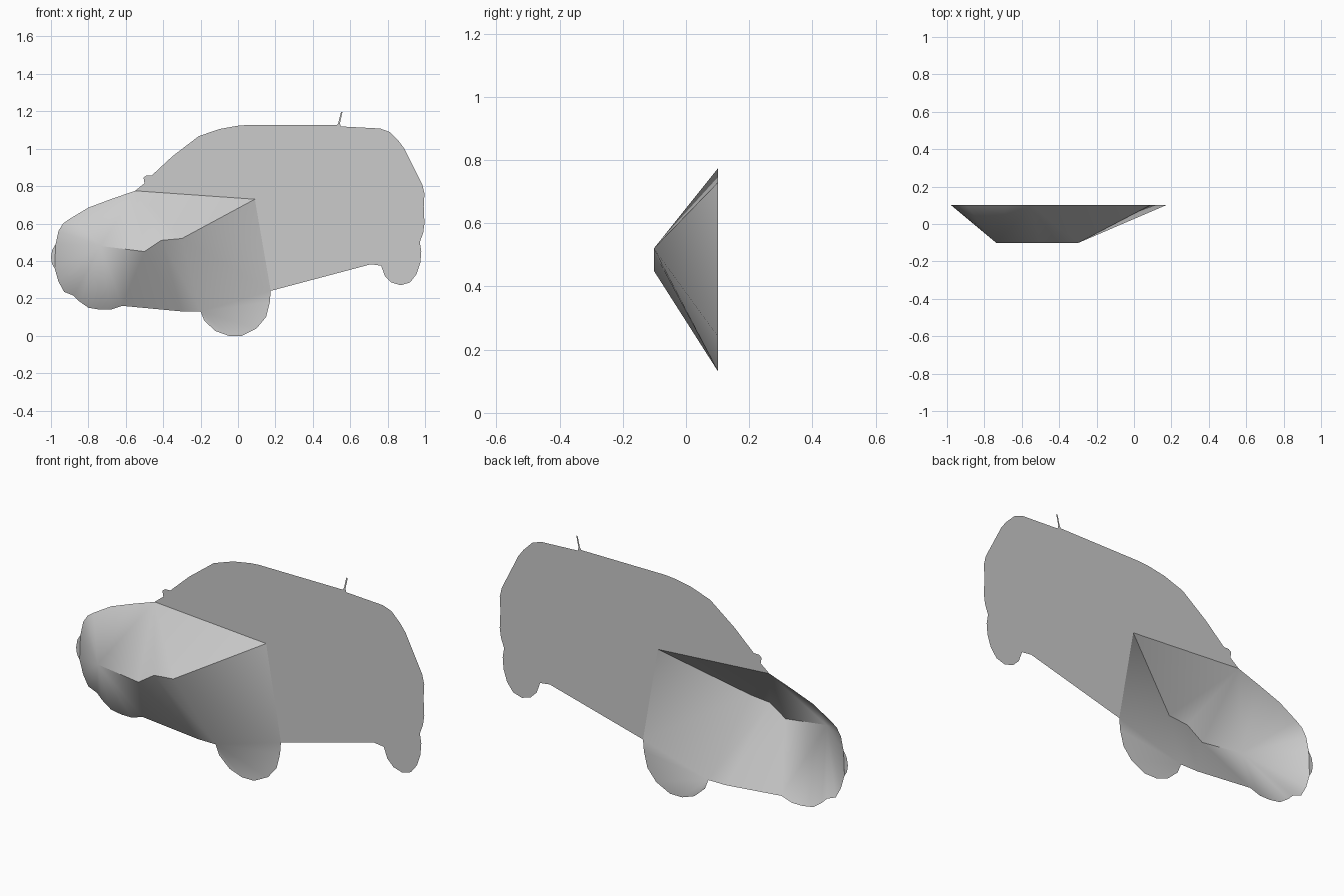
import bpy, bmesh, math

if "Cube" in bpy.data.objects:
    bpy.data.objects.remove(bpy.data.objects["Cube"])

BACK, FRONT = 0.102, -0.102   # depth of the flat sheet and of the raised ridge

paint = bpy.data.materials.new("plain grey")
paint.diffuse_color = (0.6, 0.6, 0.6, 1)
paint.use_nodes = True
paint.node_tree.nodes["Principled BSDF"].inputs["Base Color"].default_value = paint.diffuse_color


def sheet(name, polygons):
    """Build welded faces from (x, z) or (x, z, y) points, all facing the front."""
    bm = bmesh.new()
    cache = {}

    def vert(p):
        if p not in cache:
            cache[p] = bm.verts.new((p[0], p[2] if len(p) > 2 else BACK, p[1]))
        return cache[p]

    for poly in polygons:
        face = bm.faces.new([vert(p) for p in poly])
        face.normal_update()
        if face.normal.y > 0:
            face.normal_flip()
    bmesh.ops.triangulate(bm, faces=[f for f in bm.faces if len(f.verts) > 4])
    mesh = bpy.data.meshes.new(name)
    bm.to_mesh(mesh)
    bm.free()
    mesh.materials.append(paint)
    obj = bpy.data.objects.new(name, mesh)
    bpy.context.collection.objects.link(obj)
    bpy.ops.object.select_all(action='DESELECT')
    obj.select_set(True)
    bpy.context.view_layer.objects.active = obj
    bpy.ops.object.shade_smooth_by_angle(angle=math.radians(40))


def fan(apex, rim):
    return [(apex, a, b) for a, b in zip(rim, rim[1:])]


# Shared corners
roof, door, belt, sill = (0.05, 1.127), (0.09, 0.73), (0.15, 0.75), (0.175, 0.24)
cowl, arch = (-0.55, 0.775), (-0.20, 0.13)
nose_top, nose_low = (-0.975, 0.49), (-0.98, 0.36)
valance, skirt = (-0.62, 0.16), (-0.30, 0.13)

# Raised ridge along the front wing
ridge = [(-0.735, 0.48, FRONT), (-0.50, 0.45, FRONT),
         (-0.41, 0.51, FRONT), (-0.30, 0.52, FRONT)]

# Hood edge and lower bumper edge
hood = [nose_top, (-0.96, 0.56), (-0.935, 0.60), (-0.90, 0.625), (-0.80, 0.685),
        (-0.68, 0.73), cowl]
bumper = [nose_low, (-0.96, 0.29), (-0.93, 0.235), (-0.88, 0.215), (-0.85, 0.185),
          (-0.80, 0.15), (-0.74, 0.14), (-0.68, 0.14), valance]
wheel = [sill, (0.17, 0.18), (0.15, 0.10), (0.10, 0.04), (0.02, 0.0), (-0.05, 0.0),
         (-0.12, 0.025), (-0.18, 0.08), arch]

wing = fan(ridge[0], hood) + fan(cowl, ridge) + fan(ridge[0], bumper)
wing += [(ridge[0], nose_top, nose_low),
         (ridge[0], ridge[1], valance), (ridge[1], valance, skirt),
         (ridge[1], ridge[2], skirt), (ridge[2], skirt, arch),
         (ridge[2], ridge[3], arch), (ridge[3], arch, sill),
         (ridge[3], cowl, door), (ridge[3], door, sill)]
sheet("front_wing_and_wheel", wing + [wheel])

# Flat nose lens in front of the wing
sheet("nose", [[nose_top, (-0.993, 0.46), (-1.0, 0.42), (-0.995, 0.385), nose_low]])

# Windscreen and side window sheet, with the cowl strip below it
screen_base = (-0.50, 0.815)
sheet("cowl_strip", [[cowl, screen_base, door]])
sheet("window", [[screen_base, (-0.505, 0.845), (-0.49, 0.857), (-0.46, 0.858),
                  (-0.35, 0.96), (-0.21, 1.067), (-0.10, 1.105), (0.0, 1.123),
                  roof, door]])

# Door pillar
sheet("door_pillar", [[roof, door, belt], [door, belt, sill]])

# Rear body with the rear wheel in its outline
sheet("rear_body", [[roof, (0.53, 1.127), (0.55, 1.119), (0.76, 1.108), (0.81, 1.09),
                     (0.86, 1.04), (0.89, 1.0), (0.985, 0.81), (0.997, 0.76),
                     (0.993, 0.69), (0.997, 0.60), (0.99, 0.55), (0.972, 0.50),
                     (0.98, 0.45), (0.975, 0.39), (0.955, 0.33), (0.92, 0.285),
                     (0.87, 0.27), (0.82, 0.285), (0.785, 0.32), (0.765, 0.375),
                     (0.71, 0.382), sill, belt]])

# Antenna
sheet("antenna", [[(0.53, 1.127), (0.55, 1.119), (0.545, 1.135), (0.558, 1.195),
                   (0.55, 1.195), (0.537, 1.14)]])
